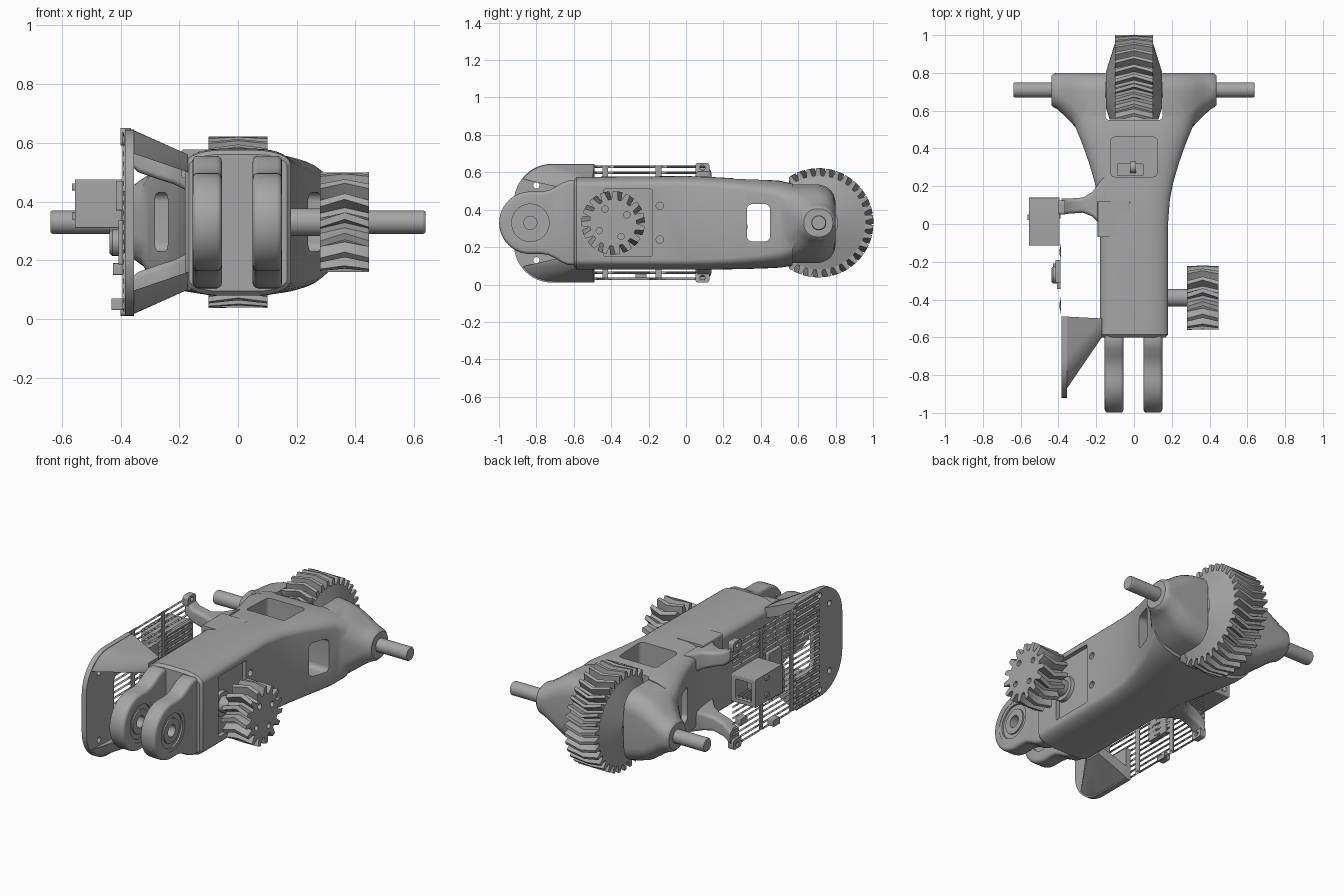
import bpy, bmesh, math
from mathutils import Vector

if "Cube" in bpy.data.objects:
    bpy.data.objects.remove(bpy.data.objects["Cube"])

grey = bpy.data.materials.new("plain grey")
grey.use_nodes = True
GREY = (0.38, 0.38, 0.38, 1)
grey.diffuse_color = GREY
grey.node_tree.nodes["Principled BSDF"].inputs["Base Color"].default_value = GREY
MID = 0.33          # height of the joint axes
AXLE = 0.71         # y of the rear axle


def finish(name, bm):
    bmesh.ops.recalc_face_normals(bm, faces=bm.faces)
    me = bpy.data.meshes.new(name)
    bm.to_mesh(me)
    bm.free()
    me.materials.append(grey)
    ob = bpy.data.objects.new(name, me)
    bpy.context.collection.objects.link(ob)
    return ob


def loft(name, rings, closed=False):
    """Skin a list of equal point rings, capped at both ends or closed in a loop."""
    bm = bmesh.new()
    vs = [[bm.verts.new(p) for p in r] for r in rings]
    n = len(vs[0])
    pairs = list(zip(vs, vs[1:])) + ([(vs[-1], vs[0])] if closed else [])
    for a, b in pairs:
        for i in range(n):
            j = (i + 1) % n
            bm.faces.new((a[i], a[j], b[j], b[i]))
    if not closed:
        bm.faces.new(vs[0])
        bm.faces.new(vs[-1])
    return finish(name, bm)


def place(axis, pos, u, v):
    return {"x": (pos, u, v), "y": (u, pos, v), "z": (u, v, pos)}[axis]


def ring(axis, pos, u0, u1, v0, v1, ru, rv=None, k=7):
    """Rectangle with round or elliptical corners, across an axis."""
    rv = rv or ru
    pts = []
    corners = ((u1 - ru, v1 - rv), (u0 + ru, v1 - rv), (u0 + ru, v0 + rv), (u1 - ru, v0 + rv))
    for q, (cu, cv) in enumerate(corners):
        for i in range(k + 1):
            a = math.pi / 2 * (q + i / k)
            pts.append(place(axis, pos, cu + ru * math.cos(a), cv + rv * math.sin(a)))
    return pts


def block(name, axis, a, b, u0, u1, v0, v1, r=0.005):
    return loft(name, [ring(axis, p, u0, u1, v0, v1, r) for p in (a, b)])


def lathe(name, profile, y, z=MID, n=40, closed=False):
    """Turn (x, radius) points around an axis parallel to x."""
    rings = [[(x, y + r * math.cos(math.tau * i / n), z + r * math.sin(math.tau * i / n))
              for i in range(n)] for x, r in profile]
    return loft(name, rings, closed)


def hull(name, pts):
    bm = bmesh.new()
    for p in pts:
        bm.verts.new(p)
    bmesh.ops.convex_hull(bm, input=bm.verts)
    return finish(name, bm)


def combine(ob, other, op="DIFFERENCE"):
    m = ob.modifiers.new("combine", "BOOLEAN")
    m.operation, m.object, m.solver = op, other, "EXACT"
    bpy.context.view_layer.objects.active = ob
    bpy.ops.object.modifier_apply(modifier=m.name)
    bpy.data.objects.remove(other)


def gear(name, x0, x1, y, root, tip, teeth, twist):
    """Herringbone gear: tooth outline lofted with a twist at mid width."""
    rings = []
    for x, t in ((x0, 0), ((x0 + x1) / 2, twist), (x1, 0)):
        pts = []
        for i in range(teeth):
            for f, r in ((0, root), (0.25, root), (0.42, tip), (0.75, tip), (0.92, root)):
                a = math.tau * (i + f) / teeth - t
                pts.append((x, y + r * math.cos(a), MID + r * math.sin(a)))
        rings.append(pts)
    return loft(name, rings)


# Main housing: long beam with a domed top and belly that widens toward the rear
beam = [(-0.6, 0.167, 0.095, 0.56, 0.1, 0.04), (-0.585, 0.18, 0.08, 0.575, 0.12, 0.05),
        (0.0, 0.18, 0.08, 0.58, 0.12, 0.05), (0.13, 0.19, 0.08, 0.575, 0.12, 0.055),
        (0.22, 0.208, 0.081, 0.57, 0.13, 0.06), (0.32, 0.237, 0.083, 0.565, 0.15, 0.065),
        (0.42, 0.272, 0.086, 0.56, 0.17, 0.075), (0.5, 0.305, 0.09, 0.555, 0.19, 0.09),
        (0.57, 0.335, 0.1, 0.54, 0.2, 0.12)]
body = loft("main_housing", [ring("y", y, -w, w, a, b, ru, rv) for y, w, a, b, ru, rv in beam])

# Side horns around the rear axle
horn = [(0.0, 0.4, 0.8, 0.11, 0.54, 0.1), (0.15, 0.42, 0.8, 0.115, 0.535, 0.1),
        (0.22, 0.44, 0.8, 0.13, 0.525, 0.1), (0.28, 0.475, 0.8, 0.15, 0.505, 0.1),
        (0.33, 0.535, 0.8, 0.185, 0.475, 0.095), (0.37, 0.575, 0.8, 0.215, 0.445, 0.09),
        (0.405, 0.607, 0.8, 0.235, 0.425, 0.085), (0.425, 0.617, 0.797, 0.24, 0.42, 0.085),
        (0.438, 0.63, 0.785, 0.255, 0.405, 0.07)]
for s in (1, -1):
    combine(body, loft("horn", [ring("x", s * x, *p) for x, *p in horn]), "UNION")

# Openings: gear slot, top window, side windows, motor pocket, screw holes
combine(body, block("slot", "z", -0.1, 0.8, -0.15, 0.15, 0.55, 1.1, 0.02))
combine(body, block("top_cut", "z", 0.2, 0.8, -0.125, 0.125, 0.25, 0.46, 0.025))
combine(body, block("side_cut", "x", -0.6, 0.6, 0.325, 0.45, 0.23, 0.43, 0.03))
combine(body, block("pocket", "x", 0.155, 0.3, -0.44, -0.18, 0.15, 0.51, 0.01))
for z in (0.42, 0.24):
    combine(body, lathe("screw_hole", [(0.15, 0.02), (0.3, 0.02)], -0.14, z, 16))
block("inner_servo", "z", 0.19, 0.3, -0.09, 0.05, 0.255, 0.32)
lathe("inner_horn", [(-0.02, 0.03), (0.01, 0.03)], 0.3, 0.31, 20)

# Raised pad on the right shoulder
block("shoulder_pad", "y", -0.07, 0.12, -0.192, -0.02, 0.48, 0.578, 0.008)

# Front fork with bearings
outline = []
for i in range(25):
    a = math.pi / 2 + math.pi * i / 24
    outline.append((-0.832 + 0.167 * math.cos(a), MID + 0.167 * math.sin(a)))
flare = [(-0.775, 0.166), (-0.735, 0.173), (-0.7, 0.19), (-0.665, 0.212), (-0.63, 0.225), (-0.57, 0.226)]
outline += [(y, MID - h) for y, h in flare] + [(y, MID + h) for y, h in reversed(flare)]
for x0, x1, side in ((-0.155, -0.055, "right"), (0.05, 0.15, "left")):
    lug = loft(side + "_fork_lug", [[(x, y, z) for y, z in outline] for x in (x0, x1)])
    bev = lug.modifiers.new("soft edges", "BEVEL")
    bev.width, bev.segments, bev.angle_limit = 0.018, 3, math.radians(50)
    bpy.context.view_layer.objects.active = lug
    bpy.ops.object.modifier_apply(modifier=bev.name)
    combine(lug, lathe("bore", [(x0 - 0.1, 0.12), (x1 + 0.1, 0.12)], -0.832))
    for part, r0, r1, gap in (("outer_race", 0.1, 0.122, 0.002), ("seal", 0.07, 0.102, 0.012),
                              ("inner_race", 0.035, 0.072, 0.004)):
        a, b = x0 + gap, x1 - gap
        lathe(side + "_bearing_" + part, [(a, r0), (a, r1), (b, r1), (b, r0)], -0.832, closed=True)

# Rear drive gear sector with dished flanks, and its axle
big = gear("rear_gear", -0.1, 0.1, AXLE, 0.252, 0.292, 34, 0.1)
combine(big, block("gear_trim", "x", -0.3, 0.3, 0.2, 0.552, -0.1, 0.8))
dish = lathe("rear_gear_flank", [(-0.1, 0.25), (-0.147, 0.1), (0.147, 0.1), (0.1, 0.25)], AXLE)
combine(dish, block("dish_trim", "x", -0.3, 0.3, 0.2, 0.552, -0.1, 0.8))
lathe("rear_axle", [(-0.638, 0.036), (-0.632, 0.04), (0.632, 0.04), (0.638, 0.036)], AXLE, n=32)

# Motor pinion on the left side
pinion = gear("motor_pinion", 0.28, 0.447, -0.39, 0.125, 0.17, 15, 0.16)
for i in range(4):
    a = math.radians(30 + 90 * i)
    combine(pinion, lathe("hole", [(0.4, 0.017), (0.5, 0.017)],
                          -0.39 + 0.085 * math.cos(a), MID + 0.085 * math.sin(a), 14))
lathe("pinion_shaft", [(0.15, 0.047), (0.29, 0.047)], -0.39, n=32)
lathe("pinion_collar", [(0.15, 0.075), (0.175, 0.07)], -0.39, n=32)

# Rounded end plate on the right side
plate_outline = []
for c, z in ((90, 0.44), (180, 0.215)):
    for i in range(13):
        a = math.radians(c + 7.5 * i)
        plate_outline.append((-0.715 + 0.205 * math.cos(a), z + 0.205 * math.sin(a)))
plate_outline += [(-0.49, 0.01), (-0.49, 0.645)]
plate = loft("bracket_plate", [[(x, y, z) for y, z in plate_outline] for x in (-0.385, -0.355)])
combine(plate, block("opening", "x", -0.5, -0.2, -0.66, -0.4, 0.2, 0.46, 0.04))
for y in (-0.71, -0.8):
    for s in (1, -1):
        z = MID + s * (0.28 if y > -0.75 else 0.2)
        combine(plate, lathe("hole", [(-0.5, 0.017), (-0.3, 0.017)], y, z, 14))

# Tapered arms joining the plate and board to the housing, upper and lower
arc = plate_outline[:8] + [(-0.49, 0.645), (-0.49, 0.575)]
for s, side in ((1, "upper"), (-1, "lower")):
    pts = [Vector((-0.36, y, MID + s * (z - MID))) for y, z in arc]
    pts += [Vector((-0.17, y, MID + s * h)) for y in (-0.6, -0.5) for h in (0.17, 0.23)]
    hull(side + "_front_arm", pts)
    stations = [(-0.385, 0.05, 0.135, 0.21, 0.29), (-0.34, 0.055, 0.135, 0.17, 0.255),
                (-0.27, 0.06, 0.14, 0.145, 0.235), (-0.22, 0.04, 0.17, 0.13, 0.235),
                (-0.16, -0.02, 0.25, 0.1, 0.235)]
    loft(side + "_rear_arm", [ring("x", x, a, b, *sorted((MID + s * c, MID + s * d)), 0.02)
                              for x, a, b, c, d in stations])
    tab = block(side + "_corner_tab", "x", -0.4, -0.365, 0.05, 0.125,
                *sorted((MID + s * 0.26, MID + s * 0.32)), 0.015)
    combine(tab, lathe("hole", [(-0.5, 0.014), (-0.3, 0.014)], 0.088, MID + s * 0.295, 14))

# Perforated circuit board
bm = bmesh.new()
cols, rows = 26, 18
ys = [-0.7 + 0.82 * i / cols for i in range(cols + 1)]
zs = [0.03 + 0.6 * j / rows for j in range(rows + 1)]
grid = [[bm.verts.new((-0.39, y, z)) for z in zs] for y in ys]
cells = [bm.faces.new((grid[i][j], grid[i + 1][j], grid[i + 1][j + 1], grid[i][j + 1]))
         for i in range(cols) for j in range(rows)]
holes = [f for k, f in enumerate(cells) if (k // rows) % 9 != 8]
bmesh.ops.inset_individual(bm, faces=holes, thickness=0.0105)
bmesh.ops.delete(bm, geom=holes, context="FACES")
board = finish("circuit_board", bm)
sol = board.modifiers.new("thickness", "SOLIDIFY")
sol.thickness, sol.offset = 0.014, 0

# Board components
socket = block("network_socket", "x", -0.555, -0.395, -0.115, 0.14, 0.31, 0.475)
combine(socket, block("port", "y", 0.03, 0.3, -0.53, -0.425, 0.335, 0.45))
for i in range(4):
    block("socket_pin", "z", 0.34, 0.352, -0.52 + 0.025 * i, -0.51 + 0.025 * i, 0.02, 0.13, 0.002)
for s in (0.35, 0.45):
    block("socket_latch", "x", -0.565, -0.55, 0.02, 0.05, s - 0.012, s + 0.012)
lathe("round_connector", [(-0.438, 0.035), (-0.428, 0.045), (-0.39, 0.045)], -0.27, 0.26, 24)
for y, z, w, h, d in ((-0.25, 0.42, 0.06, 0.05, 0.02), (-0.27, 0.26, 0.075, 0.075, 0.012),
                      (0.06, 0.17, 0.03, 0.02, 0.03), (-0.24, 0.05, 0.03, 0.02, 0.035)):
    block("board_chip", "x", -0.395 - d, -0.39, y - w, y + w, z - h, z + h)

# Smooth shading with sharp edges kept
for ob in bpy.context.scene.objects:
    if ob.type == "MESH" and ob.data.materials and ob.data.materials[0] == grey:
        bpy.ops.object.select_all(action="DESELECT")
        ob.select_set(True)
        bpy.context.view_layer.objects.active = ob
        bpy.ops.object.shade_smooth_by_angle(angle=math.radians(32))
